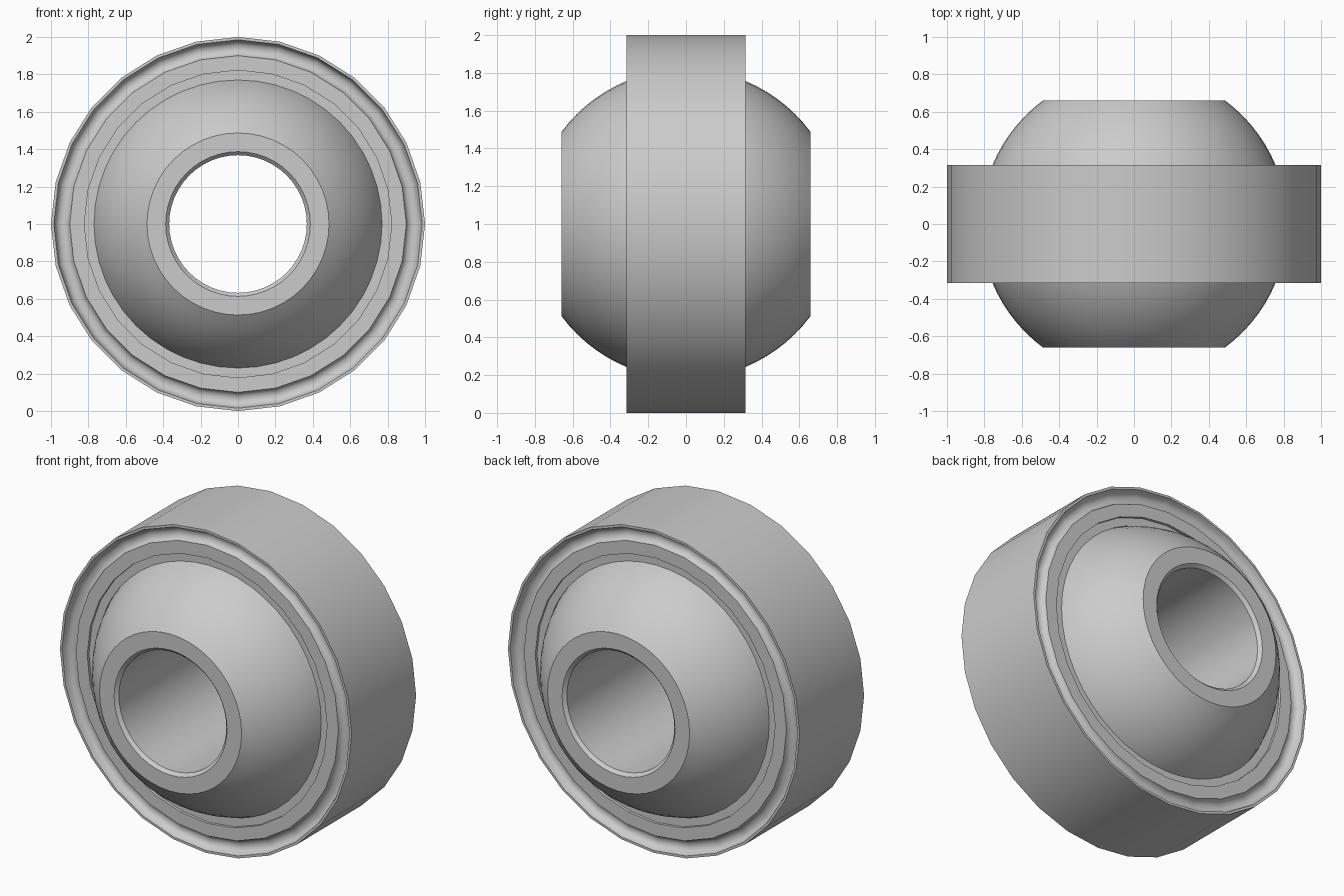
import bpy
import bmesh
import math

cube = bpy.data.objects.get("Cube")
if cube:
    bpy.data.objects.remove(cube, do_unlink=True)

steel = bpy.data.materials.new("plain grey steel")
steel.use_nodes = True
GREY = (0.6, 0.6, 0.6, 1)
steel.diffuse_color = GREY
steel.node_tree.nodes["Principled BSDF"].inputs["Base Color"].default_value = GREY


def arc(radius, y_end, steps):
    """Sphere profile from -y_end to +y_end as (radius, y) points."""
    ys = [radius * math.sin(math.asin(y_end / radius) * (2 * i / steps - 1))
          for i in range(steps + 1)]
    return [(math.sqrt(radius ** 2 - y * y), y) for y in ys]


def mirrored(half):
    """Add the back half of a profile that is listed from the front."""
    return half + [(r, -y) for r, y in reversed(half)]


def revolve(name, profile, sides):
    """Spin a closed (radius, y) profile around the bearing axis."""
    bm = bmesh.new()
    rings = []
    for i in range(sides):
        a = 2 * math.pi * i / sides
        rings.append([bm.verts.new((r * math.sin(a), y, 1 + r * math.cos(a)))
                      for r, y in profile])
    n = len(profile)
    for i in range(sides):
        a, b = rings[i], rings[(i + 1) % sides]
        for j in range(n):
            k = (j + 1) % n
            bm.faces.new((a[j], a[k], b[k], b[j]))
    bmesh.ops.recalc_face_normals(bm, faces=bm.faces)
    mesh = bpy.data.meshes.new(name)
    bm.to_mesh(mesh)
    bm.free()
    mesh.materials.append(steel)
    obj = bpy.data.objects.new(name, mesh)
    bpy.context.collection.objects.link(obj)
    bpy.ops.object.select_all(action="DESELECT")
    obj.select_set(True)
    bpy.context.view_layer.objects.active = obj
    bpy.ops.object.shade_smooth_by_angle(angle=math.radians(32))


BALL_R = 0.82
WIDTH = 0.66

# Truncated ball with a chamfered through bore
bore = [(0.387, WIDTH), (0.368, WIDTH - 0.02)]
revolve("inner_ball", arc(BALL_R, WIDTH, 24) + mirrored(bore), 48)

# Thin concave liner hugging the ball
LINER_Y = 0.285
revolve("liner", arc(BALL_R + 0.001, LINER_Y, 12)
        + [(0.825, LINER_Y), (0.825, -LINER_Y)], 48)

# Outer ring with a rounded staking groove on each face
groove = [(0.94 - 0.04 * math.cos(math.pi * i / 6),
           0.302 - 0.035 * math.sin(math.pi * i / 6)) for i in range(7)]
face = [(0.822, 0.302)] + groove + [(0.985, 0.315), (1.0, 0.315)]
revolve("outer_ring", mirrored(face), 28)
